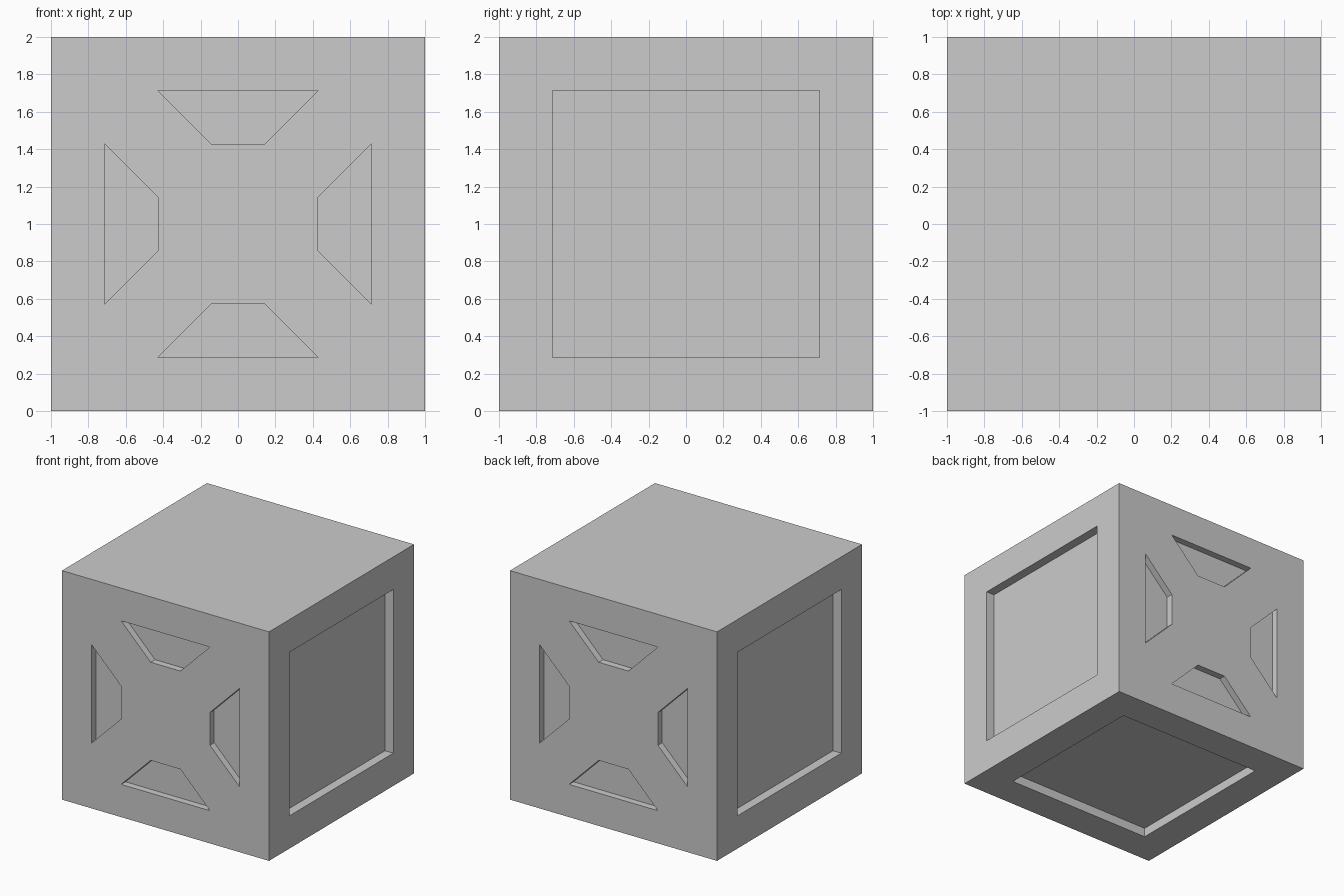
import bpy, bmesh
from math import pi
from mathutils import Matrix, Vector

if "Cube" in bpy.data.objects:
    bpy.data.objects.remove(bpy.data.objects["Cube"])

A, B, C, I = 5/7, 3/7, 1/7, 1.0
PANEL_DEPTH, VENT_DEPTH = 0.08, 0.06


def add_prism(bm, profile, depth, turn):
    """Prism cutting into the -y face by depth, then turned onto another face."""
    rings = [[bm.verts.new(turn @ Vector((x, y, z))) for x, z in profile]
             for y in (-1.1, -1 + depth)]
    n = len(profile)
    bm.faces.new(rings[0])
    bm.faces.new(rings[1][::-1])
    for i in range(n):
        j = (i + 1) % n
        bm.faces.new((rings[0][j], rings[0][i], rings[1][i], rings[1][j]))


# Cube body
bpy.ops.mesh.primitive_cube_add(size=2, location=(0, 0, 1))
body = bpy.context.object
body.name = "cube_body"

# Recess cutters
bm = bmesh.new()
square = [(-A, -A), (A, -A), (A, A), (-A, A)]
trapezoid = [(-C, B), (C, B), (B, A), (-B, A)]

# Square panels on both sides and underneath
for turn in (Matrix.Rotation(pi/2, 3, 'Z'), Matrix.Rotation(-pi/2, 3, 'Z'),
             Matrix.Rotation(pi/2, 3, 'X')):
    add_prism(bm, square, PANEL_DEPTH, turn)

# Four trapezoid recesses on front and back
for face in (0, pi):
    for k in range(4):
        turn = Matrix.Rotation(face, 3, 'Z') @ Matrix.Rotation(k*pi/2, 3, 'Y')
        add_prism(bm, trapezoid, VENT_DEPTH, turn)

bmesh.ops.recalc_face_normals(bm, faces=bm.faces)
mesh = bpy.data.meshes.new("recess_cutter")
bm.to_mesh(mesh)
bm.free()
cutter = bpy.data.objects.new("recess_cutter", mesh)
cutter.location.z = 1
cutter.hide_render = True
bpy.context.collection.objects.link(cutter)

# Carve the recesses, then drop the cutter
mod = body.modifiers.new("recesses", 'BOOLEAN')
mod.operation, mod.solver, mod.object = 'DIFFERENCE', 'EXACT', cutter
bpy.context.view_layer.update()
bpy.context.view_layer.objects.active = body
bpy.ops.object.modifier_apply(modifier=mod.name)
bpy.data.objects.remove(cutter)
